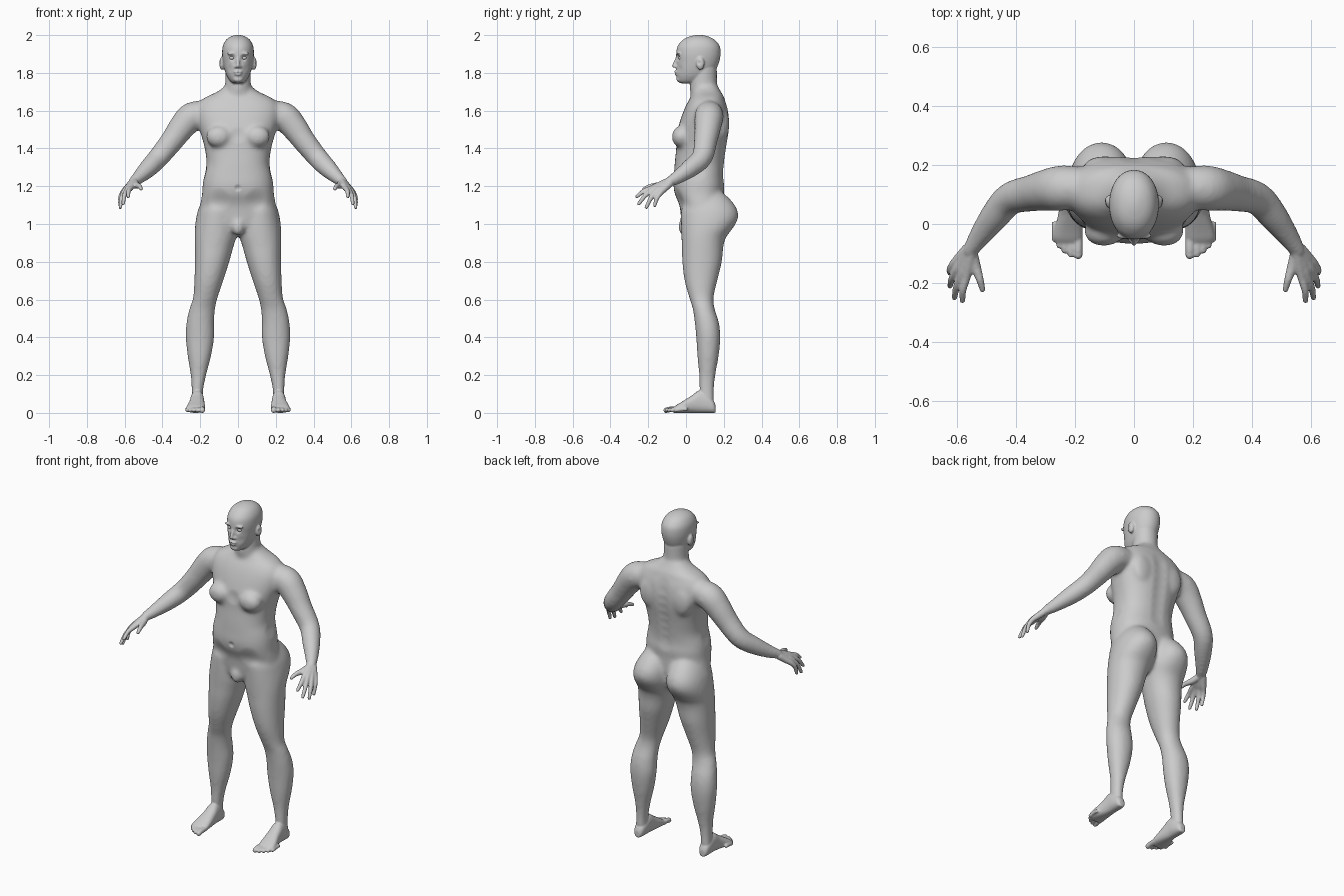
import bpy, bmesh, math
from mathutils import Vector, Matrix

X, Y, Z = Vector((1, 0, 0)), Vector((0, 1, 0)), Vector((0, 0, 1))


def spline(rows, k=4):
    """Catmull-Rom resampling of rows of numbers."""
    out = []
    for i in range(len(rows) - 1):
        a, b, c, d = (rows[min(max(j, 0), len(rows) - 1)] for j in range(i - 1, i + 3))
        for s in range(k):
            t = s / k
            out.append([q + .5 * t * (r - p + t * (2*p - 5*q + 4*r - w + t * (3*(q - r) + w - p)))
                        for p, q, r, w in zip(a, b, c, d)])
    return out + [list(rows[-1])]


def loft(bm, rings, power=2.0, n=32, side=1):
    """Skin rings given as (centre, u axis, v axis, u radius, v radius)."""
    loops = []
    for c, u, v, ra, rb in rings:
        loop = []
        for i in range(n):
            co, si = math.cos(math.tau * i / n), math.sin(math.tau * i / n)
            p = (c + u * ra * math.copysign(abs(co) ** (2 / power), co)
                 + v * rb * math.copysign(abs(si) ** (2 / power), si))
            loop.append(bm.verts.new((p.x * side, p.y, p.z)))
        loops.append(loop)
    for a, b in zip(loops, loops[1:]):
        for i in range(n):
            bm.faces.new((a[i], a[(i + 1) % n], b[(i + 1) % n], b[i]))
    bm.faces.new(loops[0])
    bm.faces.new(loops[-1])


def column(bm, rows, power=2.0, side=1):
    """Horizontal sections: z, x low, x high, y front, y back."""
    loft(bm, [(Vector(((a + b) / 2, (f + k) / 2, z)), X, Y, (b - a) / 2, (k - f) / 2)
              for z, a, b, f, k in spline(rows)], power, 40, side)


def ball(bm, c, r, side=1):
    m = Matrix.Translation((c[0] * side, c[1], c[2])) @ Matrix.Diagonal((*r, 1))
    bmesh.ops.create_uvsphere(bm, u_segments=20, v_segments=12, radius=1, matrix=m)


def tube(bm, rows, side=1, n=20):
    """Round tube through x, y, z, radius with round end."""
    pts = spline(rows)
    rings = []
    for i, p in enumerate(pts):
        t = (Vector(pts[min(i + 1, len(pts) - 1)][:3]) - Vector(pts[max(i - 1, 0)][:3])).normalized()
        u = t.cross(Z).normalized()
        rings.append((Vector(p[:3]), u, t.cross(u), p[3], p[3]))
    loft(bm, rings, 2, n, side)
    ball(bm, rows[-1][:3], [rows[-1][3]] * 3, side)


def fuse(bm, name, voxel, smooth):
    """Merge overlapping parts into one smooth skin."""
    bmesh.ops.recalc_face_normals(bm, faces=bm.faces)
    me = bpy.data.meshes.new(name)
    bm.to_mesh(me)
    bm.free()
    ob = bpy.data.objects.new(name, me)
    bpy.context.collection.objects.link(ob)
    r = ob.modifiers.new("fuse", 'REMESH')
    r.mode, r.voxel_size = 'VOXEL', voxel
    s = ob.modifiers.new("smooth", 'SMOOTH')
    s.factor, s.iterations = .5, smooth
    ev = ob.evaluated_get(bpy.context.evaluated_depsgraph_get())
    mesh = bpy.data.meshes.new_from_object(ev)
    ob.modifiers.clear()
    ob.data = mesh
    return ob


# Trunk: z, half width, front, back
bm = bmesh.new()
trunk = [(.94, .04, .03, .13), (.97, .12, -.01, .17), (1.02, .2, -.024, .19), (1.1, .2, -.035, .2),
         (1.16, .19, -.06, .2), (1.21, .187, -.067, .203), (1.26, .18, -.064, .198), (1.32, .167, -.06, .203),
         (1.4, .176, -.052, .214), (1.48, .198, -.048, .227), (1.55, .218, -.03, .23), (1.61, .222, -.008, .222),
         (1.65, .2, .012, .208), (1.675, .165, .028, .2), (1.7, .11, .038, .185), (1.73, .07, .05, .168)]
column(bm, [(z, -w, w, f, b) for z, w, f, b in trunk], 2.35)
# Neck
column(bm, [(1.6, -.08, .08, .04, .18), (1.68, -.074, .074, .025, .172),
            (1.74, -.068, .068, .02, .165), (1.84, -.068, .068, .03, .165)])
ball(bm, (0, -.008, .985), (.034, .034, .048))

leg = [(1.17, .05, .15, .06, .19), (1.13, .018, .185, .0, .235), (1.08, .004, .21, -.025, .27),
       (1.03, .0, .222, -.027, .276), (.98, .0, .228, -.026, .25), (.93, .008, .229, -.024, .212),
       (.88, .024, .229, -.022, .198), (.8, .046, .229, -.02, .19), (.7, .078, .231, -.008, .166),
       (.61, .108, .238, .017, .146), (.55, .121, .258, .036, .152), (.48, .126, .273, .046, .174),
       (.4, .126, .277, .054, .182), (.3, .142, .267, .06, .173), (.2, .168, .251, .069, .156),
       (.12, .184, .246, .07, .149), (.05, .186, .248, .075, .15)]
arm = [(.15, .125, 1.585, .066), (.24, .122, 1.57, .077), (.295, .115, 1.515, .071),
       (.35, .104, 1.44, .062), (.42, .085, 1.353, .056), (.473, .025, 1.297, .05),
       (.525, -.045, 1.247, .037), (.557, -.095, 1.22, .027)]
for s in (1, -1):
    column(bm, leg, 2.1, s)
    tube(bm, arm, s, 32)
    # Chest, shoulder blade
    ball(bm, (.102, -.026, 1.462), (.068, .05, .058), s)
    ball(bm, (.1, .195, 1.53), (.07, .035, .09), s)
base = fuse(bm, "body_base", .011, 10)

# Finer parts added to the smoothed base
bm = bmesh.new()
bm.from_mesh(base.data)
bpy.data.objects.remove(base)

# Head: z, half width, front, back
head = [(1.745, .025, -.03, .07), (1.757, .042, -.043, .1), (1.785, .06, -.05, .135), (1.82, .072, -.051, .16),
        (1.86, .08, -.05, .176), (1.9, .084, -.052, .183), (1.94, .081, -.045, .179), (1.97, .067, -.022, .158),
        (1.988, .047, .006, .13), (1.998, .022, .04, .098), (2.001, .005, .063, .074)]
column(bm, [(z, -w, w, f, b) for z, w, f, b in head], 2.1)
# Nose, lips, chin
tube(bm, [(0, -.045, 1.887, .007), (0, -.056, 1.86, .008), (0, -.063, 1.838, .011)])
ball(bm, (0, -.05, 1.806), (.025, .014, .006))
ball(bm, (0, -.048, 1.793), (.021, .014, .007))
ball(bm, (0, -.034, 1.766), (.026, .017, .016))

foot = [(.157, .217, .014, .04), (.145, .217, .027, .065), (.11, .216, .034, .1), (.07, .216, .036, .118),
        (.03, .217, .04, .092), (-.02, .222, .048, .06), (-.05, .224, .049, .042), (-.068, .22, .042, .028)]
toes = [(.189, -.105, .015), (.214, -.103, .011), (.235, -.09, .0105), (.253, -.073, .0105), (.269, -.052, .01)]
fingers = [((.568, -.182, 1.19), (.581, -.26, 1.145)), ((.584, -.172, 1.185), (.608, -.25, 1.107)),
           ((.6, -.155, 1.176), (.623, -.21, 1.088)), ((.611, -.135, 1.165), (.624, -.166, 1.098))]
for s in (1, -1):
    # Brow, nostril, ear
    ball(bm, (.032, -.04, 1.902), (.028, .012, .008), s)
    ball(bm, (.012, -.052, 1.832), (.009, .01, .008), s)
    ball(bm, (.085, .076, 1.85), (.014, .022, .034), s)
    # Foot and toes
    loft(bm, [(Vector((x, y, h / 2)), X, Z, w, h / 2) for y, x, w, h in spline(foot)], 2.4, 32, s)
    for x, y, r in toes:
        tube(bm, [(x, y + .06, .02, r), (x, y + .025, .019, r), (x, y, .014, r)], s)
    # Palm bones run on into the fingers
    for i, (k, t) in enumerate(fingers):
        w = Vector((.548, -.09, 1.226)).lerp(Vector((.562, -.085, 1.216)), i / 3)
        m = Vector(k).lerp(Vector(t), .5) + Vector((.005, -.003, .006))
        tube(bm, [(*w, .021), (*Vector(w).lerp(Vector(k), .6), .0175), (*k, .0145), (*m, .0122), (*t, .0095)], s)
    # Thumb
    tube(bm, [(.55, -.095, 1.22, .02), (.537, -.142, 1.205, .018), (.522, -.188, 1.2, .013),
              (.513, -.222, 1.186, .01)], s)
body = fuse(bm, "human_body", .0052, 3)

# Sculpted dents: centre, radius, push (mirrored in x)
dents = [((.032, -.048, 1.88), .024, (0, .012, 0)), ((.093, .07, 1.853), .016, (-.006, 0, 0)),
         ((0, -.06, 1.8), .012, (0, .003, 0)), ((.05, -.04, 1.82), .03, (0, .004, 0)),
         ((0, -.065, 1.19), .022, (0, .008, 0)), ((.1, -.04, 1.13), .07, (0, .008, 0)),
         ((0, -.05, 1.47), .05, (0, .006, 0)), ((.105, -.077, 1.445), .012, (0, -.003, 0)),
         ((.19, .09, .56), .06, (0, -.003, 0)), ((.17, .06, 1.27), .05, (-.004, 0, 0))]
# Spine groove
dents += [((0, .22, 1.25 + .05 * i), .06, (0, -.005, 0)) for i in range(8)]
for c, r, push in dents:
    for s in ((1, -1) if c[0] else (1,)):
        c2, p2 = Vector((c[0] * s, c[1], c[2])), Vector((push[0] * s, push[1], push[2]))
        for v in body.data.vertices:
            d = (v.co - c2).length_squared / (r * r)
            if d < 1:
                v.co += p2 * (1 - d) ** 2
body.data.shade_smooth()

# Eyes
for s, name in ((1, "left_eye"), (-1, "right_eye")):
    bm = bmesh.new()
    ball(bm, (.032, -.029, 1.879), (.014, .012, .01), s)
    me = bpy.data.meshes.new(name)
    bm.to_mesh(me)
    bm.free()
    me.shade_smooth()
    bpy.context.collection.objects.link(bpy.data.objects.new(name, me))
